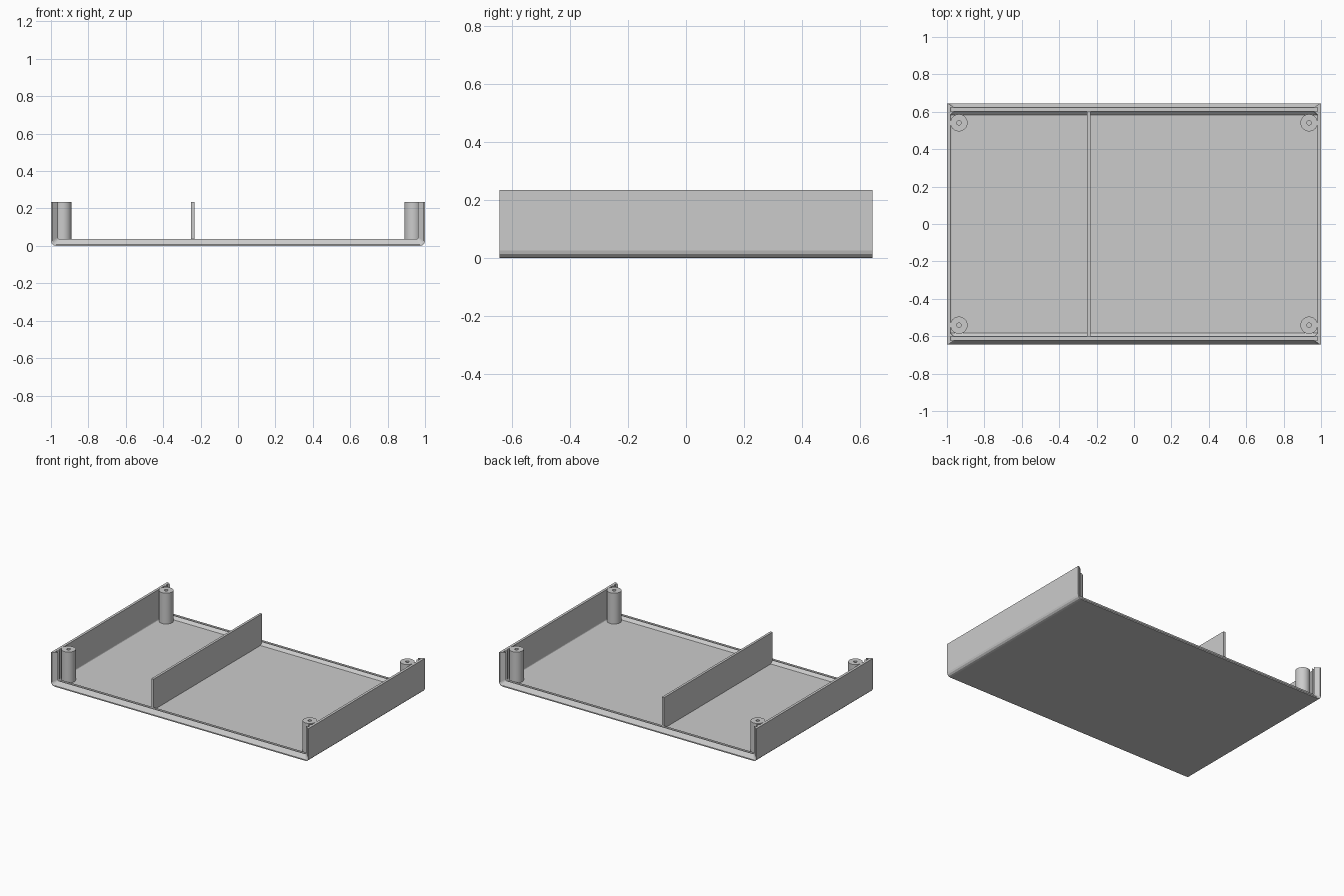
import bpy, bmesh
from math import cos, sin, pi, radians

cube = bpy.data.objects.get("Cube")
if cube:
    bpy.data.objects.remove(cube)

HALF_X, HALF_Y, HEIGHT = 1.0, 0.644, 0.234
WALL, RIB, FILLET = 0.018, 0.037, 0.026

grey = bpy.data.materials.new("light_grey_plastic")
grey.use_nodes = True
grey.diffuse_color = (0.6, 0.6, 0.6, 1)
grey.node_tree.nodes["Principled BSDF"].inputs["Base Color"].default_value = (0.6, 0.6, 0.6, 1)


def finish(name, bm):
    bmesh.ops.recalc_face_normals(bm, faces=bm.faces)
    mesh = bpy.data.meshes.new(name)
    bm.to_mesh(mesh)
    bm.free()
    mesh.materials.append(grey)
    obj = bpy.data.objects.new(name, mesh)
    bpy.context.collection.objects.link(obj)
    return obj


def u_section(bm, y, inset):
    """U-shaped section with rounded lower corners, moved inwards by inset."""
    r = max(FILLET - inset, 0.008)
    x, z = HALF_X - inset, inset
    half = [(x, HEIGHT)]
    for i in range(4):
        a = i * pi / 6
        half.append((x - r + r * cos(a), z + r - r * sin(a)))
    points = half + [(-px, pz) for px, pz in reversed(half)]
    return [bm.verts.new((px, y, pz)) for px, pz in points]


# Shell: U sections lofted in a closed ring, with a panel slot between ribs at each end
front = [(0.0, 0.0), (0.0, 0.008), (0.022, RIB), (0.022, WALL),
         (0.042, WALL), (0.042, RIB), (0.062, WALL)]
stations = [(-HALF_Y + d, i) for d, i in front]
stations += [(-y, i) for y, i in reversed(stations)]
bm = bmesh.new()
loops = [u_section(bm, y, inset) for y, inset in stations]
for a, b in zip(loops, loops[1:] + loops[:1]):
    for i in range(len(a) - 1):
        bm.faces.new((a[i], a[i + 1], b[i + 1], b[i]))
for end in (0, -1):
    bm.faces.new([loop[end] for loop in loops])
finish("tray_shell", bm)

# Divider wall
bm = bmesh.new()
bmesh.ops.create_cube(bm, size=1)
z0 = 0.01
for v in bm.verts:
    v.co.x = -0.242 + v.co.x * 0.017
    v.co.y *= 1.204
    v.co.z = z0 + (v.co.z + 0.5) * (HEIGHT - z0)
finish("divider_wall", bm)


# Hollow screw posts in the four corners
def screw_post(name, cx, cy, sides=32):
    bm = bmesh.new()
    profile = [(0.046, z0), (0.046, HEIGHT), (0.012, HEIGHT), (0.012, WALL)]
    rings = [[bm.verts.new((cx + r * cos(2 * pi * k / sides),
                            cy + r * sin(2 * pi * k / sides), z))
              for k in range(sides)] for r, z in profile]
    for a, b in zip(rings, rings[1:]):
        for k in range(sides):
            n = (k + 1) % sides
            bm.faces.new((a[k], a[n], b[n], b[k]))
    bm.faces.new(rings[0])
    bm.faces.new(rings[-1])
    obj = finish(name, bm)
    bpy.ops.object.select_all(action="DESELECT")
    obj.select_set(True)
    bpy.context.view_layer.objects.active = obj
    bpy.ops.object.shade_smooth_by_angle(angle=radians(30))


for y_name, sy in (("front", -1), ("back", 1)):
    for x_name, sx in (("left", 1), ("right", -1)):
        screw_post(f"{y_name}_{x_name}_screw_post", sx * 0.936, sy * 0.541)
